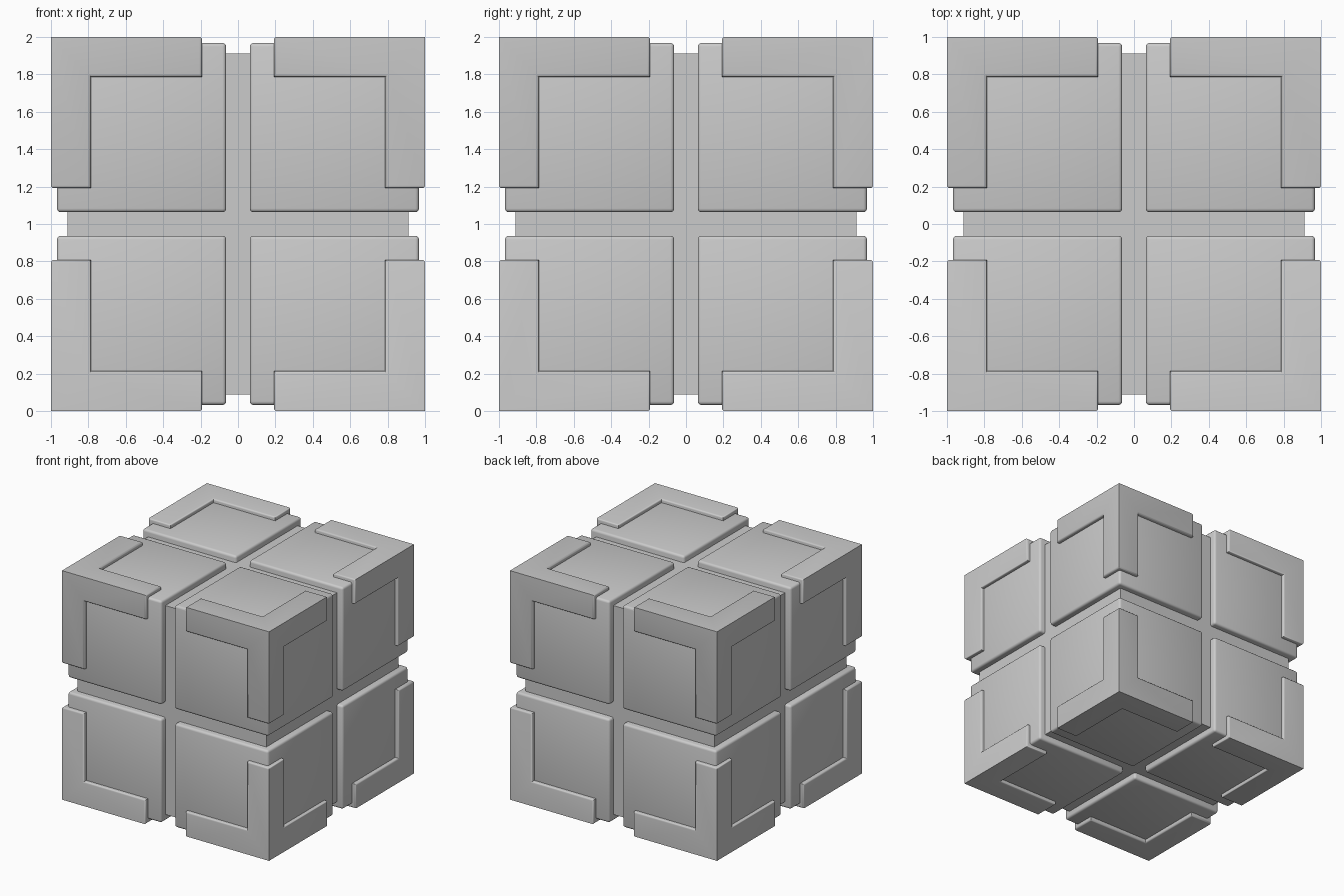
import bpy, bmesh
from mathutils import Vector
from itertools import product

if "Cube" in bpy.data.objects:
    bpy.data.objects.remove(bpy.data.objects["Cube"])


def finish(name, bm, mirror=True):
    bmesh.ops.recalc_face_normals(bm, faces=bm.faces)
    me = bpy.data.meshes.new(name)
    bm.to_mesh(me)
    bm.free()
    ob = bpy.data.objects.new(name, me)
    bpy.context.collection.objects.link(ob)
    ob.location.z = 1
    if mirror:
        m = ob.modifiers.new("Mirror", 'MIRROR')
        m.use_axis = (True, True, True)
        m.use_mirror_merge = False
    bpy.ops.object.select_all(action='DESELECT')
    bpy.context.view_layer.objects.active = ob
    ob.select_set(True)
    bpy.ops.object.shade_smooth_by_angle(angle=0.6)
    return ob


def cube(lo, hi):
    bm = bmesh.new()
    bmesh.ops.create_cube(bm, size=1)
    for v in bm.verts:
        v.co = Vector([lo if c < 0 else hi for c in v.co])
    return bm


def bevel(bm, edges, width):
    bmesh.ops.bevel(bm, geom=edges, offset=width, segments=3, profile=0.5,
                    affect='EDGES', clamp_overlap=True)


# Inner core seen in the grooves
finish("core", cube(-0.912, 0.912), mirror=False)

# Eight rounded blocks
bm = cube(0.063, 0.968)
bevel(bm, bm.edges[:], 0.02)
finish("blocks", bm)

# Eight corner brackets: three bars meeting at each corner
cuts = (0.192, 0.787, 1.0)
cells = {c for c in product((0, 1), repeat=3) if sum(c) >= 2}
bm = bmesh.new()
for c in cells:
    for axis, side in product(range(3), (0, 1)):
        n = list(c)
        n[axis] += 2 * side - 1
        if tuple(n) in cells:
            continue
        verts = []
        for a, b in ((0, 0), (1, 0), (1, 1), (0, 1)):
            p = list(c)
            p[axis] += side
            p[(axis + 1) % 3] += a
            p[(axis + 2) % 3] += b
            verts.append(bm.verts.new([cuts[i] for i in p]))
        bm.faces.new(verts)
bmesh.ops.remove_doubles(bm, verts=bm.verts, dist=1e-4)
bmesh.ops.recalc_face_normals(bm, faces=bm.faces)
bmesh.ops.dissolve_limit(bm, angle_limit=0.02, verts=bm.verts, edges=bm.edges)
# Round only the raised rims, keeping the outer cube edges crisp
rims = [e for e in bm.edges
        if sum(all(v.co[i] > 0.999 for v in e.verts) for i in range(3)) == 1]
bevel(bm, rims, 0.014)
finish("corner_brackets", bm)
